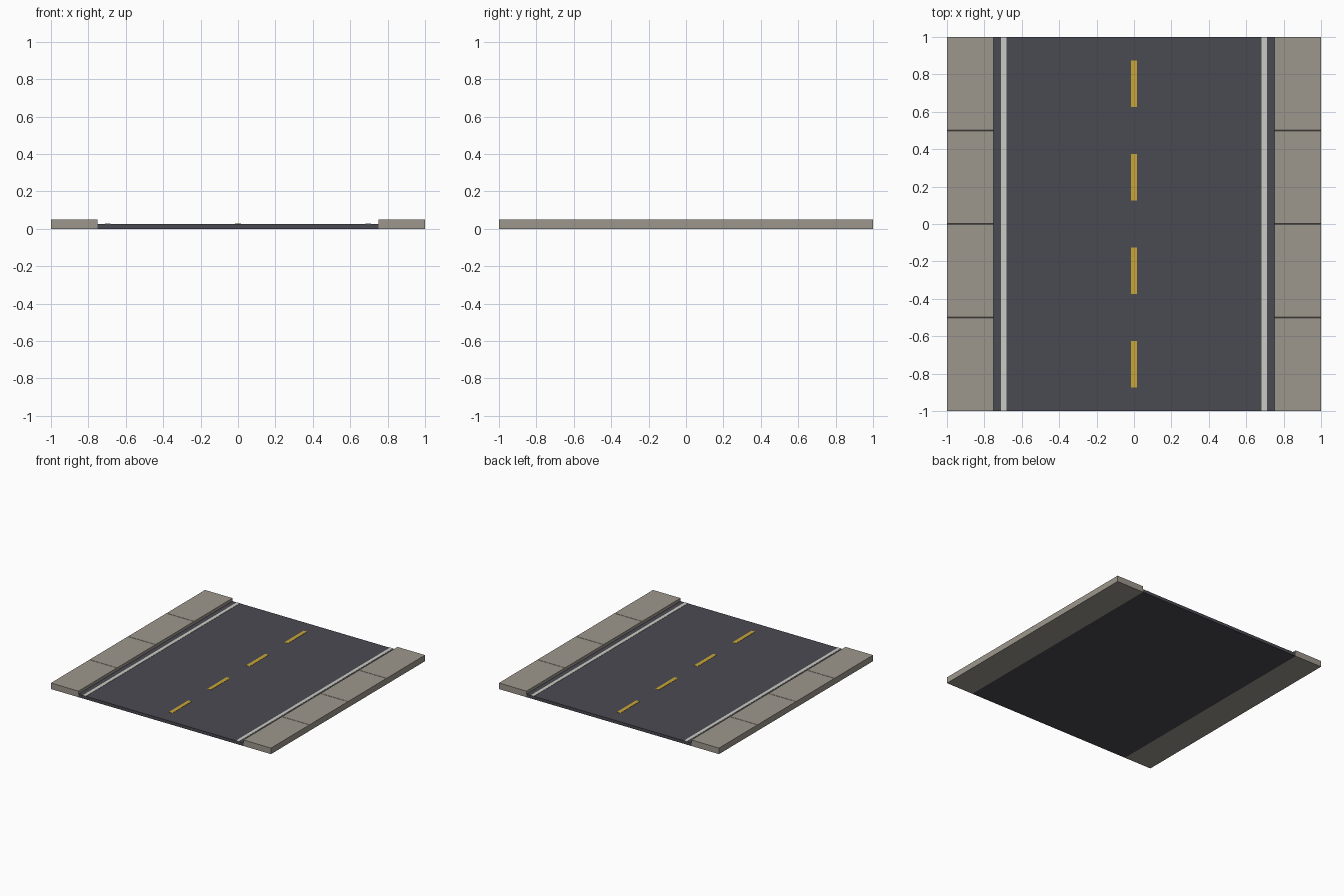
import bpy, bmesh

if "Cube" in bpy.data.objects:
    bpy.data.objects.remove(bpy.data.objects["Cube"])

def material(name, rgb):
    m = bpy.data.materials.new(name)
    m.diffuse_color = (*rgb, 1)
    m.use_nodes = True
    m.node_tree.nodes["Principled BSDF"].inputs["Base Color"].default_value = m.diffuse_color
    return m

asphalt = material("asphalt", (0.068, 0.068, 0.084))
concrete = material("concrete", (0.34, 0.31, 0.265))
white = material("white_paint", (0.60, 0.60, 0.56))
yellow = material("yellow_paint", (0.58, 0.38, 0.04))

def prism(name, profile, x0, x1, mat):
    """Extrude a (y, z) side profile from x0 to x1."""
    bm = bmesh.new()
    face = bm.faces.new([bm.verts.new((x0, y, z)) for y, z in profile])
    ext = bmesh.ops.extrude_face_region(bm, geom=[face])
    moved = [v for v in ext["geom"] if isinstance(v, bmesh.types.BMVert)]
    bmesh.ops.translate(bm, verts=moved, vec=(x1 - x0, 0, 0))
    bmesh.ops.recalc_face_normals(bm, faces=bm.faces)
    me = bpy.data.meshes.new(name)
    bm.to_mesh(me)
    bm.free()
    me.materials.append(mat)
    ob = bpy.data.objects.new(name, me)
    bpy.context.collection.objects.link(ob)
    return ob

def box(name, x0, x1, y0, y1, z0, z1, mat):
    return prism(name, [(y0, z0), (y1, z0), (y1, z1), (y0, z1)], x0, x1, mat)

ROAD_Z, WALK_Z = 0.025, 0.05

# Roadway slab
box("roadway", -0.75, 0.75, -1, 1, 0, ROAD_Z, asphalt)

# Pavement profile with fine expansion joints in the top
walk = [(-1, WALK_Z), (-1, 0), (1, 0), (1, WALK_Z)]
for y in (0.5, 0, -0.5):
    walk += [(y + 0.002, WALK_Z), (y, WALK_Z - 0.004), (y - 0.002, WALK_Z)]

# Pavements and edge lines on both sides
for side, s in (("left", -1), ("right", 1)):
    prism(side + "_sidewalk", walk, *sorted((s * 0.75, s)), concrete)
    box(side + "_edge_line", *sorted((s * 0.682, s * 0.71)), -1, 1,
        ROAD_Z - 0.001, ROAD_Z + 0.002, white)

# Dashed centre line
for i in range(4):
    y = -0.75 + 0.5 * i
    box(f"centre_dash_{i + 1}", -0.016, 0.016, y - 0.125, y + 0.125,
        ROAD_Z - 0.001, ROAD_Z + 0.002, yellow)
